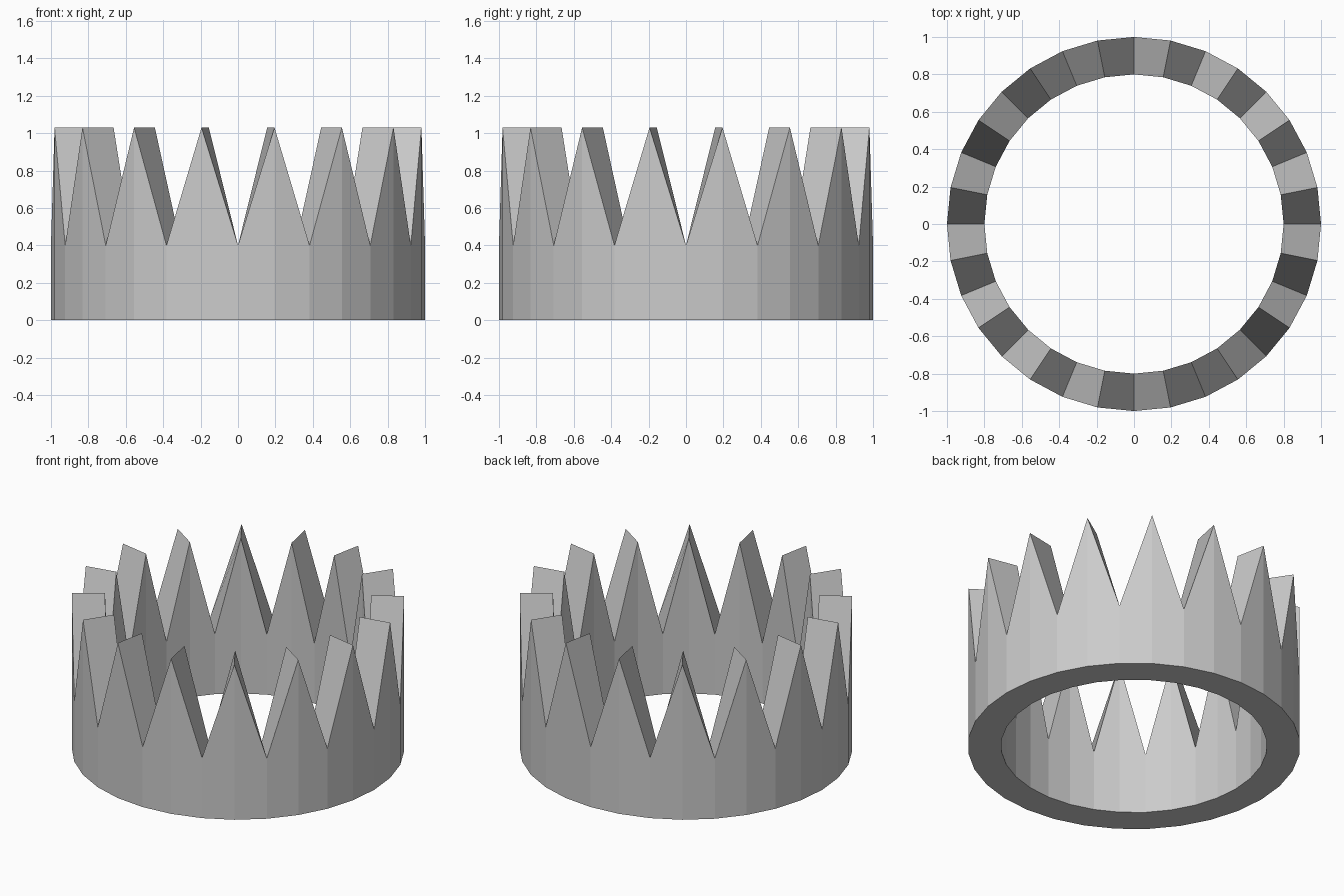
import bpy, bmesh
from math import cos, sin, pi

if "Cube" in bpy.data.objects:
    bpy.data.objects.remove(bpy.data.objects["Cube"])

SEGMENTS = 32
OUTER, INNER = 1.0, 0.8
VALLEY, PEAK = 0.4, 1.03

bm = bmesh.new()


def column(i):
    """Cross-section of the band: outer/inner bottom, then inner/outer top."""
    a = 2 * pi * i / SEGMENTS
    top = PEAK if i % 2 else VALLEY
    section = [(OUTER, 0), (INNER, 0), (INNER, top), (OUTER, top)]
    return [bm.verts.new((r * cos(a), r * sin(a), z)) for r, z in section]


# Zigzag band: join neighbouring cross-sections into a closed ring
columns = [column(i) for i in range(SEGMENTS)]
for i, a in enumerate(columns):
    b = columns[(i + 1) % SEGMENTS]
    for k in range(4):
        n = (k + 1) % 4
        bm.faces.new((a[k], b[k], b[n], a[n]))
bmesh.ops.recalc_face_normals(bm, faces=bm.faces)

mesh = bpy.data.meshes.new("crown_band")
bm.to_mesh(mesh)
bm.free()
crown = bpy.data.objects.new("crown_band", mesh)
bpy.context.collection.objects.link(crown)
